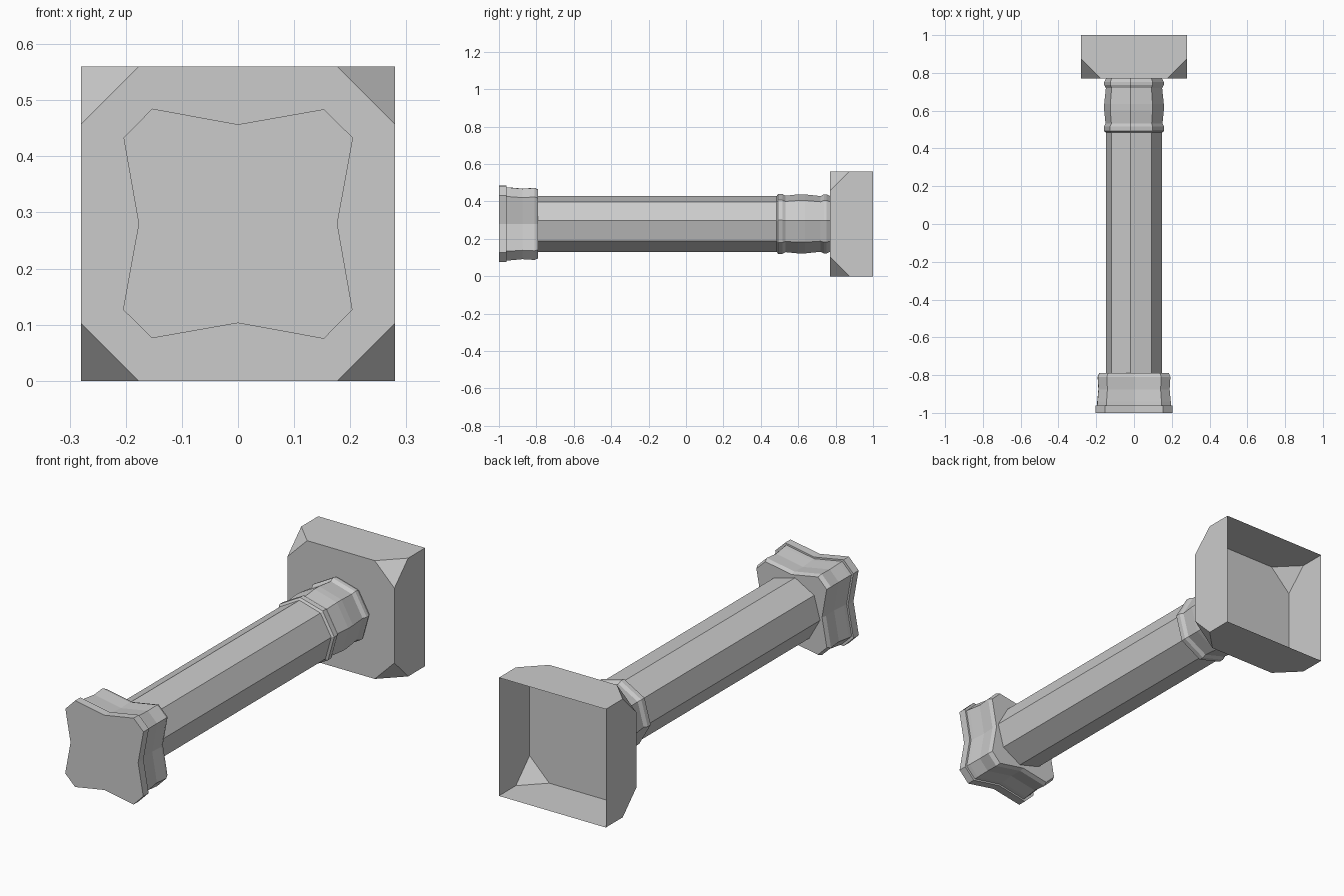
import bpy, bmesh, math

if "Cube" in bpy.data.objects:
    bpy.data.objects.remove(bpy.data.objects["Cube"])

CZ = 0.28  # height of the column axis


def make_object(name, bm):
    bmesh.ops.recalc_face_normals(bm, faces=bm.faces)
    mesh = bpy.data.meshes.new(name)
    bm.to_mesh(mesh)
    bm.free()
    obj = bpy.data.objects.new(name, mesh)
    bpy.context.collection.objects.link(obj)
    return obj


def loft(name, profile, rings, caps=(True, True)):
    """Sweep an x-z profile along y; rings are (y, scale)."""
    bm = bmesh.new()
    loops = [[bm.verts.new((x * s, y, CZ + z * s)) for x, z in profile] for y, s in rings]
    n = len(profile)
    for a, b in zip(loops, loops[1:]):
        for i in range(n):
            j = (i + 1) % n
            bm.faces.new((a[i], a[j], b[j], b[i]))
    for loop, cap in zip((loops[0], loops[-1]), caps):
        if cap:
            bm.faces.new(loop)
    return make_object(name, bm)


# Slightly turned octagon for the shaft and collar
octagon = [(math.cos(math.radians(7 + 45 * i)), math.sin(math.radians(7 + 45 * i)))
           for i in range(8)]

# Four-lobed outline for the end cap: one quarter, turned four times
star = []
x, z = [0.177, 0.205, 0.153], [0.0, 0.153, 0.204]
for k in range(4):
    c, s = round(math.cos(k * math.pi / 2)), round(math.sin(k * math.pi / 2))
    star += [(c * px - s * pz, s * px + c * pz) for px, pz in zip(x, z)]

# Shaft
loft("shaft", octagon, [(-0.79, 0.15), (0.49, 0.15)], (False, False))

# Moulded collar: bead, bulging drum, bead
loft("collar", octagon,
     [(0.485, 0.15), (0.492, 0.161), (0.515, 0.161), (0.532, 0.152), (0.60, 0.159),
      (0.635, 0.159), (0.72, 0.15), (0.737, 0.159), (0.752, 0.159), (0.77, 0.15)],
     (True, False))

# End cap: waisted block and thin front plate
loft("cap_block", star,
     [(-0.96, 0.955), (-0.94, 0.95), (-0.875, 0.92), (-0.81, 0.94), (-0.79, 0.90)],
     (False, True))
loft("cap_plate", star, [(-1.0, 1.0), (-0.96, 1.0)])

# Hollow base: open-backed box with the four front corners cut off
F, B, H, C = 0.77, 1.0, 0.28, 0.103
bm = bmesh.new()
bmesh.ops.create_cube(bm, size=1)
for v in bm.verts:
    v.co = (v.co.x * 2 * H, F if v.co.y < 0 else B, CZ + v.co.z * 2 * H)
for sx in (-1, 1):
    for sz in (-1, 1):
        no = (sx, -1, sz)
        # plane through a point on the front edge, C away from the corner
        cut = bmesh.ops.bisect_plane(
            bm, geom=bm.verts[:] + bm.edges[:] + bm.faces[:],
            plane_co=(sx * (H - C), F, CZ + sz * H), plane_no=no, clear_outer=True)
        bmesh.ops.contextual_create(
            bm, geom=[e for e in cut["geom_cut"] if isinstance(e, bmesh.types.BMEdge)])
bm.faces.ensure_lookup_table()
back = [f for f in bm.faces if all(abs(v.co.y - B) < 1e-4 for v in f.verts)]
bmesh.ops.recalc_face_normals(bm, faces=bm.faces)
bmesh.ops.delete(bm, geom=back, context="FACES_ONLY")
make_object("hollow_base", bm)
